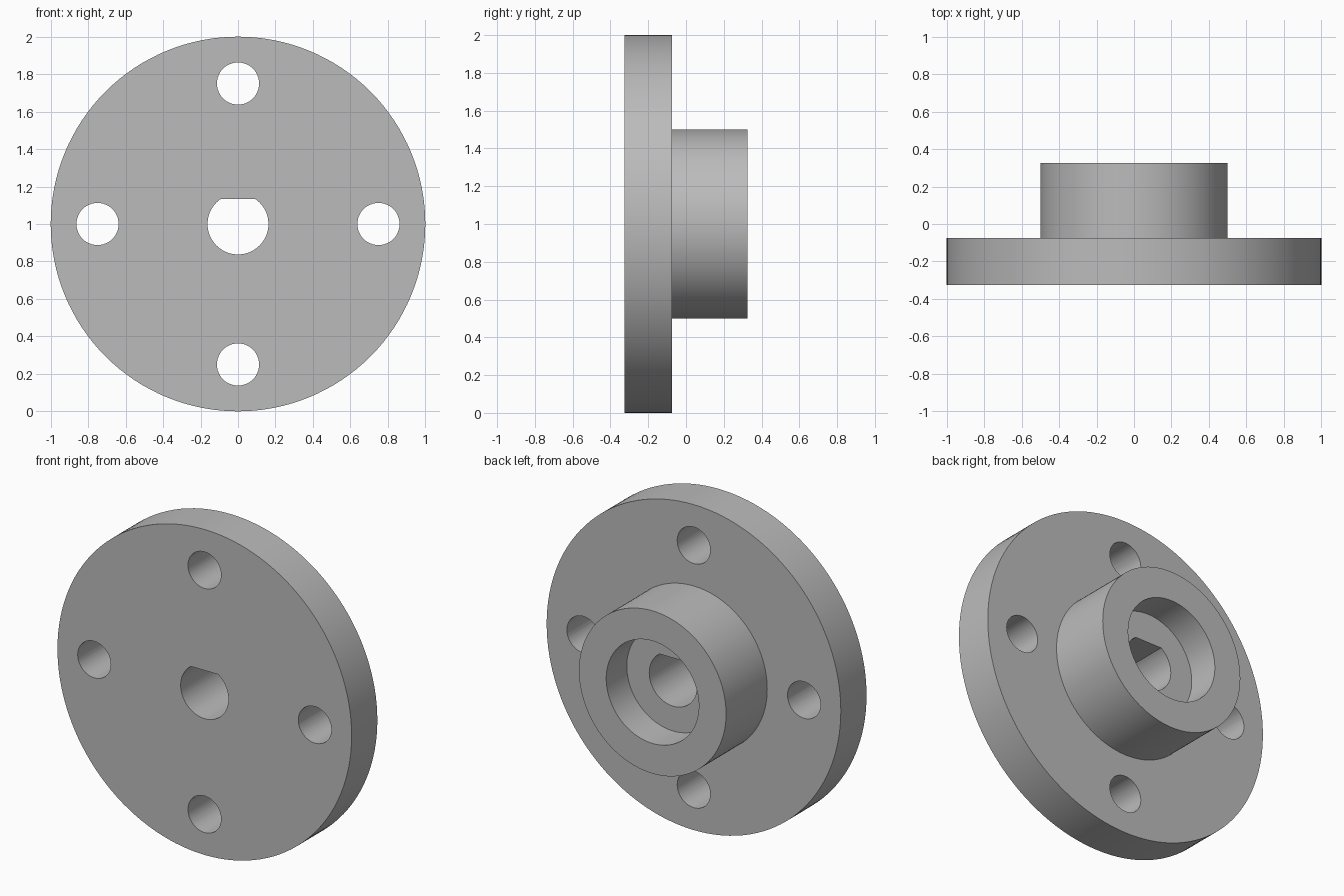
import bpy, bmesh, math
from mathutils import Matrix, Vector

cube = bpy.data.objects.get("Cube")
if cube:
    bpy.data.objects.remove(cube, do_unlink=True)

AXIS_Z = 1.0
FRONT, PLATE_BACK, HUB_BACK = -0.325, -0.075, 0.325
COUNTERBORE_FLOOR = 0.125

grey = bpy.data.materials.new("plain grey")
grey.use_nodes = True
colour = (0.5, 0.5, 0.5, 1)
grey.diffuse_color = colour
grey.node_tree.nodes["Principled BSDF"].inputs["Base Color"].default_value = colour


def add_object(name, bm):
    bmesh.ops.recalc_face_normals(bm, faces=bm.faces)
    mesh = bpy.data.meshes.new(name)
    bm.to_mesh(mesh)
    bm.free()
    mesh.materials.append(grey)
    obj = bpy.data.objects.new(name, mesh)
    bpy.context.collection.objects.link(obj)
    return obj


def lathe(name, profile, steps=128):
    """Turn (radius, y) points, which start and end on the axis, about y."""
    bm = bmesh.new()
    verts = [bm.verts.new((r, y, AXIS_Z)) for r, y in profile]
    edges = [bm.edges.new(pair) for pair in zip(verts, verts[1:])]
    bmesh.ops.spin(bm, geom=verts + edges, cent=(0, 0, AXIS_Z), axis=(0, 1, 0),
                   angle=math.tau, steps=steps, use_duplicate=False)
    bmesh.ops.remove_doubles(bm, verts=bm.verts, dist=1e-5)
    return add_object(name, bm)


def prism(name, outline):
    """Extrude an (x, z) outline right through the part along y."""
    bm = bmesh.new()
    face = bm.faces.new([bm.verts.new((x, -0.5, z)) for x, z in outline])
    moved = bmesh.ops.extrude_face_region(bm, geom=[face])["geom"]
    bmesh.ops.translate(bm, vec=(0, 1, 0),
                        verts=[v for v in moved if isinstance(v, bmesh.types.BMVert)])
    return add_object(name, bm)


def arc(x, z, radius, start, end, count):
    angles = [start + (end - start) * i / count for i in range(count + 1)]
    return [(x + radius * math.cos(a), z + radius * math.sin(a)) for a in angles]


# Round plate with a hub and a counterbore, turned as one body
flange = lathe("flange", [
    (0, FRONT), (1, FRONT), (1, PLATE_BACK), (0.5, PLATE_BACK), (0.5, HUB_BACK),
    (0.315, HUB_BACK), (0.315, COUNTERBORE_FLOOR), (0, COUNTERBORE_FLOOR)])

# Shaft hole with a flat along its top
shaft_radius, flat_height = 0.1625, 0.134
flat = math.asin(flat_height / shaft_radius)
cutters = [prism("shaft_hole_cutter",
                 arc(0, AXIS_Z, shaft_radius, math.pi - flat, math.tau + flat, 56))]

# Four bolt holes
for i in range(4):
    a = i * math.pi / 2
    ring = arc(0.75 * math.cos(a), AXIS_Z + 0.75 * math.sin(a), 0.1125, 0, math.tau, 48)
    cutters.append(prism("bolt_hole_cutter", ring[:-1]))

bpy.context.view_layer.objects.active = flange
flange.select_set(True)
for cutter in cutters:
    cutter.hide_render = True
    cut = flange.modifiers.new("hole", "BOOLEAN")
    cut.operation = "DIFFERENCE"
    cut.solver = "EXACT"
    cut.object = cutter
    bpy.ops.object.modifier_apply(modifier=cut.name)
    bpy.data.objects.remove(cutter, do_unlink=True)

# Smooth round walls, crisp rims
bpy.ops.object.shade_smooth_by_angle(angle=math.radians(30))
